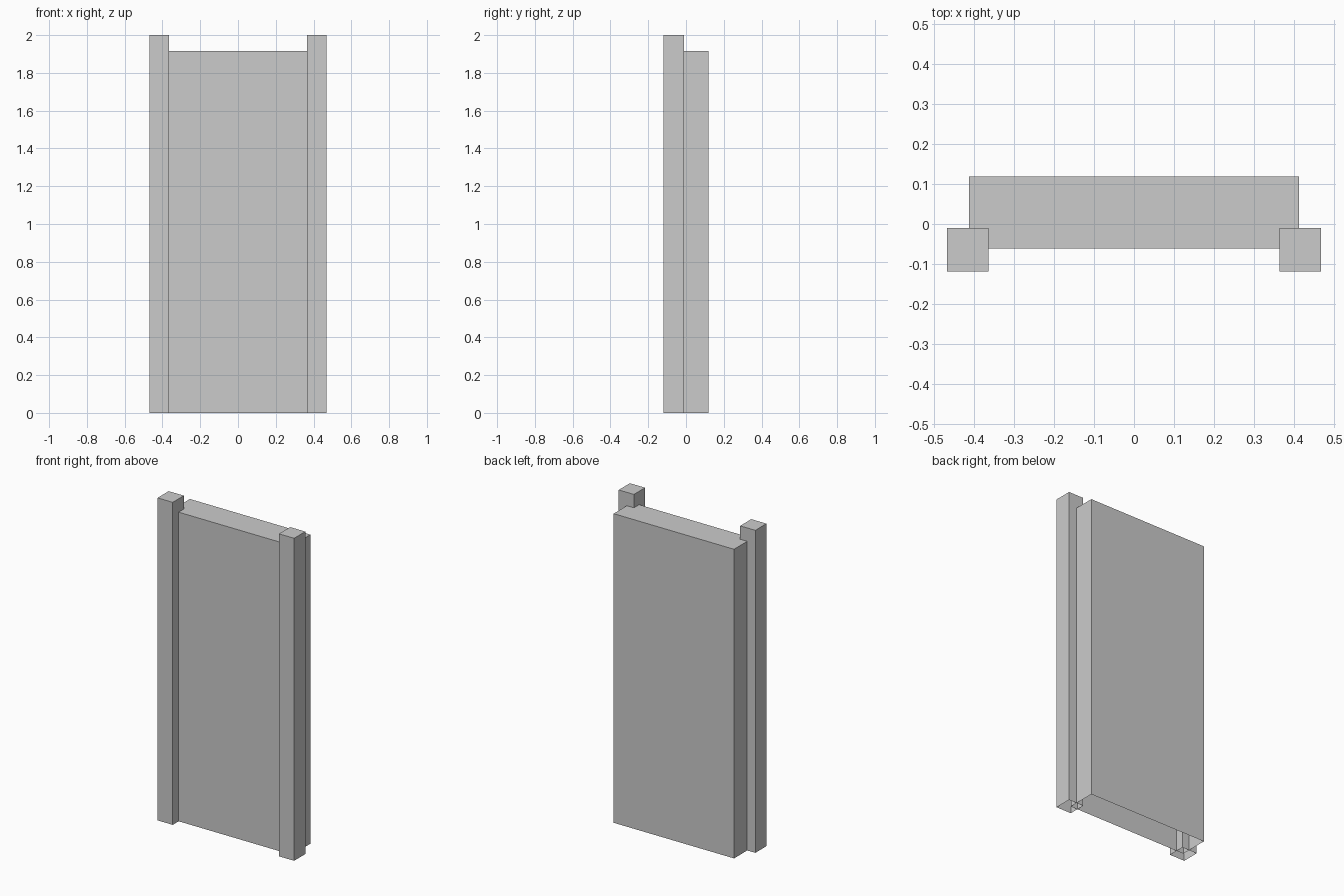
import bpy, bmesh
from mathutils import Vector

if "Cube" in bpy.data.objects:
    bpy.data.objects.remove(bpy.data.objects["Cube"])


def open_box(name, lo, hi):
    """Box between two corners, with no underside."""
    lo, hi = Vector(lo), Vector(hi)
    bm = bmesh.new()
    bmesh.ops.create_cube(bm, size=1)
    bmesh.ops.scale(bm, vec=hi - lo, verts=bm.verts)
    bmesh.ops.translate(bm, vec=(lo + hi) / 2, verts=bm.verts)
    bm.normal_update()
    bottom = [f for f in bm.faces if f.normal.z < -0.5]
    bmesh.ops.delete(bm, geom=bottom, context='FACES_ONLY')
    mesh = bpy.data.meshes.new(name)
    bm.to_mesh(mesh)
    bm.free()
    obj = bpy.data.objects.new(name, mesh)
    bpy.context.collection.objects.link(obj)
    return obj


# Wide upright panel
open_box("panel", (-0.413, -0.061, 0), (0.413, 0.119, 1.917))

# Square posts overlapping the panel's front corners
for side, x in (("left", -0.4165), ("right", 0.4165)):
    open_box(side + "_post", (x - 0.052, -0.119, 0), (x + 0.052, -0.01, 2))
